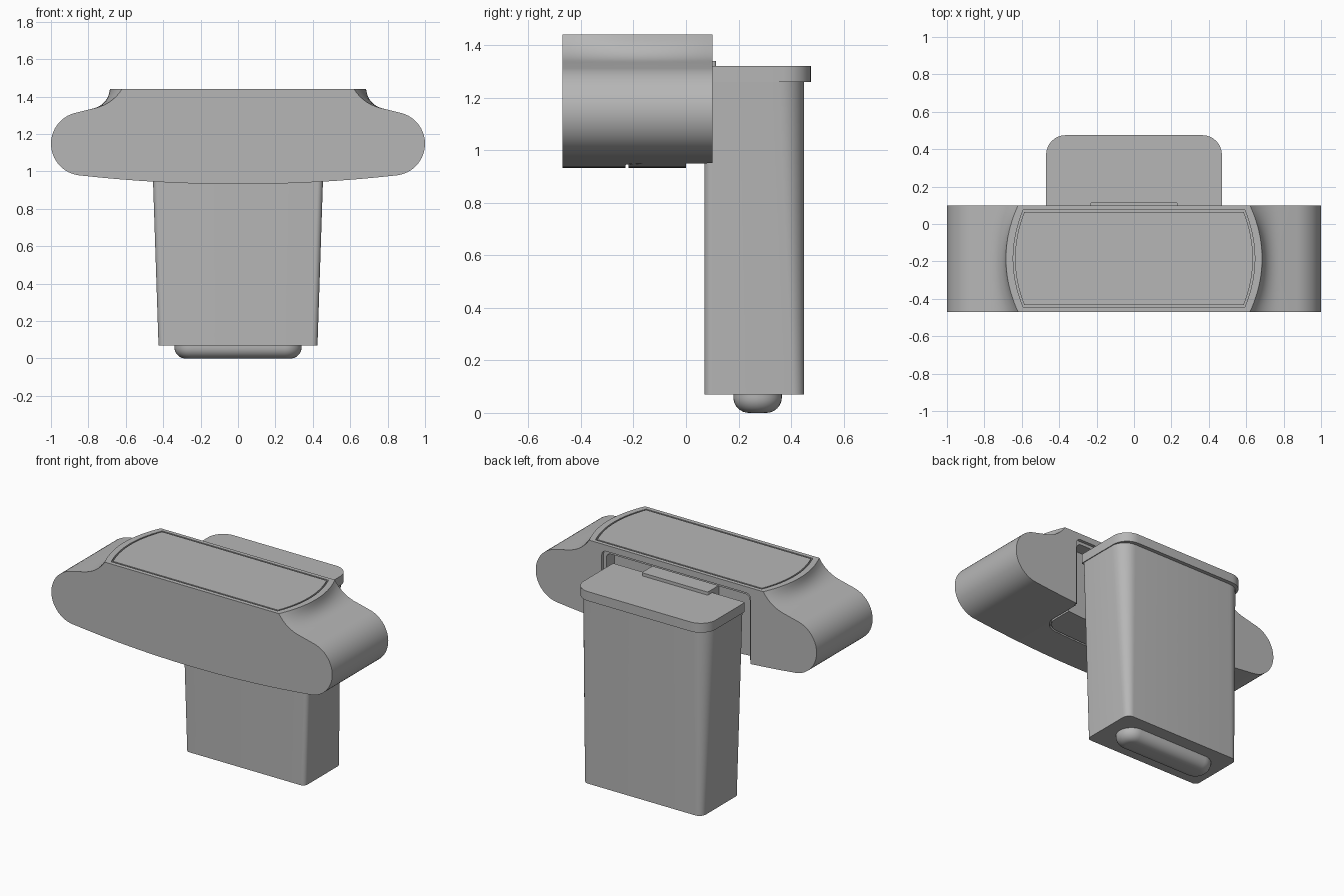
import bpy, bmesh, math

cube = bpy.data.objects.get("Cube")
if cube:
    bpy.data.objects.remove(cube, do_unlink=True)

grey = bpy.data.materials.new("plain grey")
grey.use_nodes = True
grey.diffuse_color = (0.47, 0.47, 0.47, 1)
grey.node_tree.nodes["Principled BSDF"].inputs["Base Color"].default_value = grey.diffuse_color


def loft(name, loops):
    """Skin a row of equal closed loops and cap both ends."""
    bm = bmesh.new()
    rings = [[bm.verts.new(p) for p in loop] for loop in loops]
    n = len(rings[0])
    for a, b in zip(rings, rings[1:]):
        for i in range(n):
            j = (i + 1) % n
            bm.faces.new((a[i], a[j], b[j], b[i]))
    bm.faces.new(rings[0])
    bm.faces.new(rings[-1])
    bmesh.ops.recalc_face_normals(bm, faces=bm.faces)
    mesh = bpy.data.meshes.new(name)
    bm.to_mesh(mesh)
    bm.free()
    mesh.materials.append(grey)
    obj = bpy.data.objects.new(name, mesh)
    bpy.context.collection.objects.link(obj)
    return obj


def rounded(hx, low, high, r_low, r_high, steps=8):
    """Rounded rectangle outline, with separate low and high corner radii."""
    corners = ((1, 1, r_high, 0), (-1, 1, r_high, 90), (-1, -1, r_low, 180), (1, -1, r_low, 270))
    pts = []
    for sx, sv, r, start in corners:
        cx = sx * (hx - r)
        cv = high - r if sv > 0 else low + r
        for i in range(steps + 1):
            a = math.radians(start + 90 * i / steps)
            pts.append((cx + r * math.cos(a), cv + r * math.sin(a)))
    return pts


def flat(outline, z):
    return [(x, y, z) for x, y in outline]


def upright(outline, y):
    return [(x, y, z) for x, z in outline]


def cut(target, tool):
    """Subtract the tool from the target, then discard the tool."""
    mod = target.modifiers.new("cut", 'BOOLEAN')
    mod.operation = 'DIFFERENCE'
    mod.solver = 'EXACT'
    mod.object = tool
    bpy.context.view_layer.objects.active = target
    bpy.ops.object.modifier_apply(modifier=mod.name)
    bpy.data.objects.remove(tool, do_unlink=True)


def groove(target, outer, inner, z0, z1):
    """Cut a narrow channel between two outlines."""
    ring = loft("groove_cutter", [flat(outer, z0), flat(outer, z1)])
    cut(ring, loft("groove_core", [flat(inner, z0 - 0.1), flat(inner, z1 + 0.1)]))
    cut(target, ring)


# Main body: wing-like section whose top deck has bowed ends
FRONT, BACK, TOP = -0.47, 0.10, 1.44
MID, HALF = (FRONT + BACK) / 2, (BACK - FRONT) / 2


def bow(y):
    return 1 - ((y - MID) / HALF) ** 2


def section(y):
    k = bow(y)
    start, bend, end = (0.62 + 0.065 * k, TOP), (0.675 + 0.02 * k, 1.355), (0.78, 1.335)
    side = []
    for i in range(9):
        t = i / 8
        side.append(tuple((1 - t) ** 2 * a + 2 * t * (1 - t) * b + t * t * c
                          for a, b, c in zip(start, bend, end)))
    for i in range(25):
        a = math.radians(75 - 160 * i / 24)
        side.append((0.83 + 0.17 * math.cos(a), 1.148 + 0.17 * math.sin(a)))
    for i in range(1, 9):
        x = 0.84 * (1 - i / 8)
        side.append((x, 0.932 + 0.046 * (x / 0.84) ** 2))
    mirrored = [(-x, z) for x, z in reversed(side[:-1])]
    return side + mirrored


slices = [FRONT + (BACK - FRONT) * i / 20 for i in range(21)]
body = loft("main_body", [upright(section(y), y) for y in slices])


# Back pocket: shallow lip and deeper recess, open at the bottom
for hx, top, depth in ((0.53, 1.40, 0.08), (0.51, 1.38, 0.0)):
    shape = rounded(hx, 0.8, top, 0.01, 0.03)
    cut(body, loft("pocket_cutter", [upright(shape, depth), upright(shape, 0.2)]))


# Fine line around the top deck
def deck(inset):
    low, high = FRONT + 0.015 + inset, BACK - 0.013 - inset
    ys = [low + (high - low) * i / 16 for i in range(17)]
    side = [(0.593 + 0.065 * bow(y) - inset, y) for y in ys]
    return side + [(-x, y) for x, y in reversed(side)]


groove(body, deck(0.012), deck(0.022), TOP - 0.012, TOP + 0.05)

# Fine line around the underside panel
groove(body, rounded(0.52, -0.23, 0.2, 0.1, 0.01), rounded(0.508, -0.218, 0.19, 0.09, 0.01), 0.85, 0.965)

# Tapered container, with back corners that round out towards the top
levels = 9
bin_loops = []
for i in range(levels):
    t = i / (levels - 1)
    outline = rounded(0.425 + 0.04 * t, 0.07, 0.45, 0.03, 0.045 + 0.055 * t)
    bin_loops.append(flat(outline, 0.07 + 1.2 * t))
container = loft("container", bin_loops)

# Lid with a small overhang at the back
lid_outline = rounded(0.47, 0.07, 0.475, 0.01, 0.105)
lid = loft("container_lid", [flat(lid_outline, 1.26), flat(lid_outline, 1.32)])

# Hook holding the lid, and the bracket behind the container
hook_outline = rounded(0.235, -0.01, 0.115, 0.005, 0.01)
hook = loft("lid_hook", [flat(hook_outline, 1.31), flat(hook_outline, 1.34)])
bracket_outline = rounded(0.235, -0.01, 0.08, 0.005, 0.005)
bracket = loft("mounting_bracket", [flat(bracket_outline, 1.0), flat(bracket_outline, 1.315)])

# Pill-shaped foot with a rounded underside
foot_loops = [flat(rounded(0.34, 0.18, 0.365, 0.09, 0.09), 0.08)]
for i in range(9):
    a = math.radians(90 * i / 8)
    d = 0.06 * (1 - math.cos(a))
    foot_loops.append(flat(rounded(0.34 - d, 0.18 + d, 0.365 - d, 0.09 - d, 0.09 - d),
                           0.06 * (1 - math.sin(a))))
foot = loft("foot", foot_loops)

# Smooth shading with crisp edges
bpy.ops.object.select_all(action='DESELECT')
for obj in (body, container, lid, hook, bracket, foot):
    obj.select_set(True)
bpy.context.view_layer.objects.active = body
bpy.ops.object.shade_smooth_by_angle(angle=math.radians(30))
